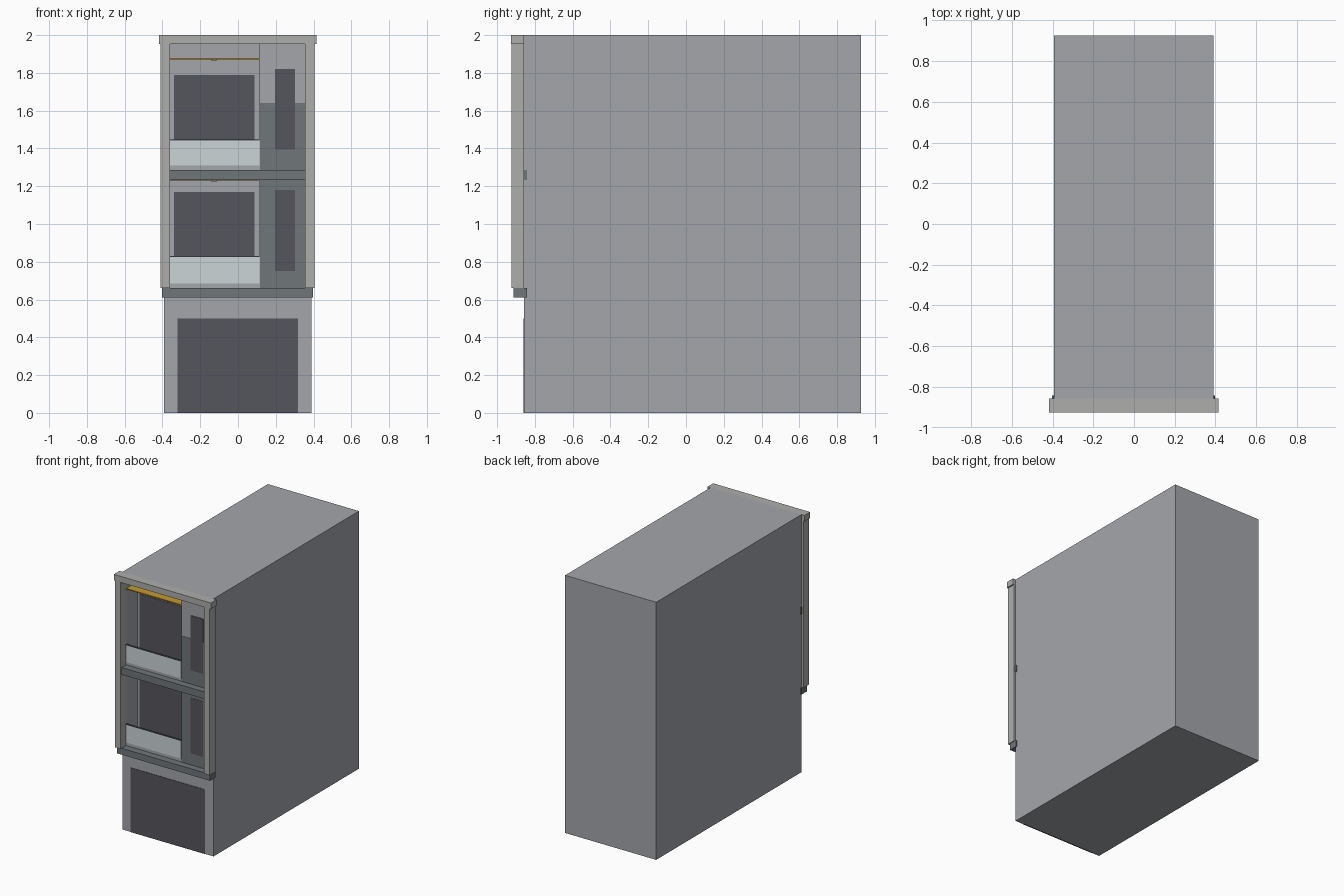
import bpy

if "Cube" in bpy.data.objects:
    bpy.data.objects.remove(bpy.data.objects["Cube"])

def material(name, rgb):
    m = bpy.data.materials.new(name)
    m.diffuse_color = (*rgb, 1)
    m.use_nodes = True
    m.node_tree.nodes["Principled BSDF"].inputs["Base Color"].default_value = m.diffuse_color
    return m

WALL = material("wall_grey", (0.37, 0.38, 0.41))
TRIM = material("trim_stone", (0.42, 0.42, 0.41))
SLAB = material("slab_grey", (0.16, 0.18, 0.19))
GLASS = material("dark_glass", (0.09, 0.09, 0.11))
PALE = material("pale_glass", (0.60, 0.66, 0.68))
GOLD = material("gold", (0.55, 0.32, 0.03))

def box(name, x, y, z, mat=None):
    """Box from (min, max) ranges on each axis."""
    bpy.ops.mesh.primitive_cube_add(size=1, location=[(a + b) / 2 for a, b in (x, y, z)])
    ob = bpy.context.object
    ob.name = name
    ob.scale = [b - a for a, b in (x, y, z)]
    bpy.ops.object.transform_apply(location=False, rotation=False, scale=True)
    if mat:
        ob.data.materials.append(mat)
    return ob

FRONT, RECESS = -0.857, -0.72
BAY = (-0.36, 0.115)

# main building block with two balcony recesses cut out
body = box("building_body", (-0.392, 0.39), (FRONT, 0.926), (0, 2), WALL)
for z in ((0.685, 1.24), (1.31, 1.955)):
    cutter = box("recess_cutter", BAY, (-1, RECESS), z)
    cutter.hide_render = True
    mod = body.modifiers.new("recess", 'BOOLEAN')
    mod.operation, mod.solver, mod.object = 'DIFFERENCE', 'EXACT', cutter
    bpy.context.view_layer.objects.active = body
    bpy.ops.object.modifier_apply(modifier=mod.name)
    bpy.data.objects.remove(cutter)

# projecting frame: posts and top beam
box("left_post", (-0.41, -0.36), (-0.925, FRONT), (0.66, 1.955), TRIM)
box("right_post", (0.355, 0.405), (-0.925, FRONT), (0.66, 1.955), TRIM)
box("top_beam", (-0.418, 0.415), (-0.926, FRONT), (1.953, 2.0), TRIM)

# floor slabs
box("lower_slab", (-0.402, 0.398), (-0.912, -0.843), (0.61, 0.66), SLAB)
box("middle_slab", (-0.397, 0.395), (-0.912, -0.843), (1.232, 1.287), SLAB)

# darker cladding on the right-hand wall
box("lower_cladding", (0.117, 0.355), (FRONT - 0.002, FRONT + 0.01), (0.66, 1.232), SLAB)
box("upper_cladding", (0.117, 0.355), (FRONT - 0.002, FRONT + 0.01), (1.287, 1.64), SLAB)

# both balconies: window, side window, railing, ceiling panel and lamp
floors = (
    ("lower", 0.685, 1.17, 0.83, (0.75, 1.18), 1.234),
    ("upper", 1.31, 1.79, 1.447, (1.395, 1.82), 1.876),
)
for name, floor, win_top, rail, side, ceiling in floors:
    box(name + "_balcony_window", (-0.34, 0.088), (RECESS - 0.003, RECESS + 0.01), (floor + 0.01, win_top), GLASS)
    box(name + "_side_window", (0.195, 0.303), (FRONT - 0.004, FRONT + 0.01), side, GLASS)
    box(name + "_railing_panel", BAY, (-0.861, -0.851), (floor, rail - 0.006), PALE)
    box(name + "_handrail", BAY, (-0.863, -0.849), (rail - 0.006, rail), GLASS)
    box(name + "_ceiling_panel", BAY, (FRONT, RECESS), (ceiling - 0.004, ceiling + 0.004), GOLD)
    box(name + "_ceiling_lamp", (-0.142, -0.112), (-0.80, -0.77), (ceiling - 0.01, ceiling - 0.004), TRIM)

# garage door
box("garage_door", (-0.32, 0.318), (FRONT - 0.003, FRONT + 0.01), (0, 0.5), GLASS)
